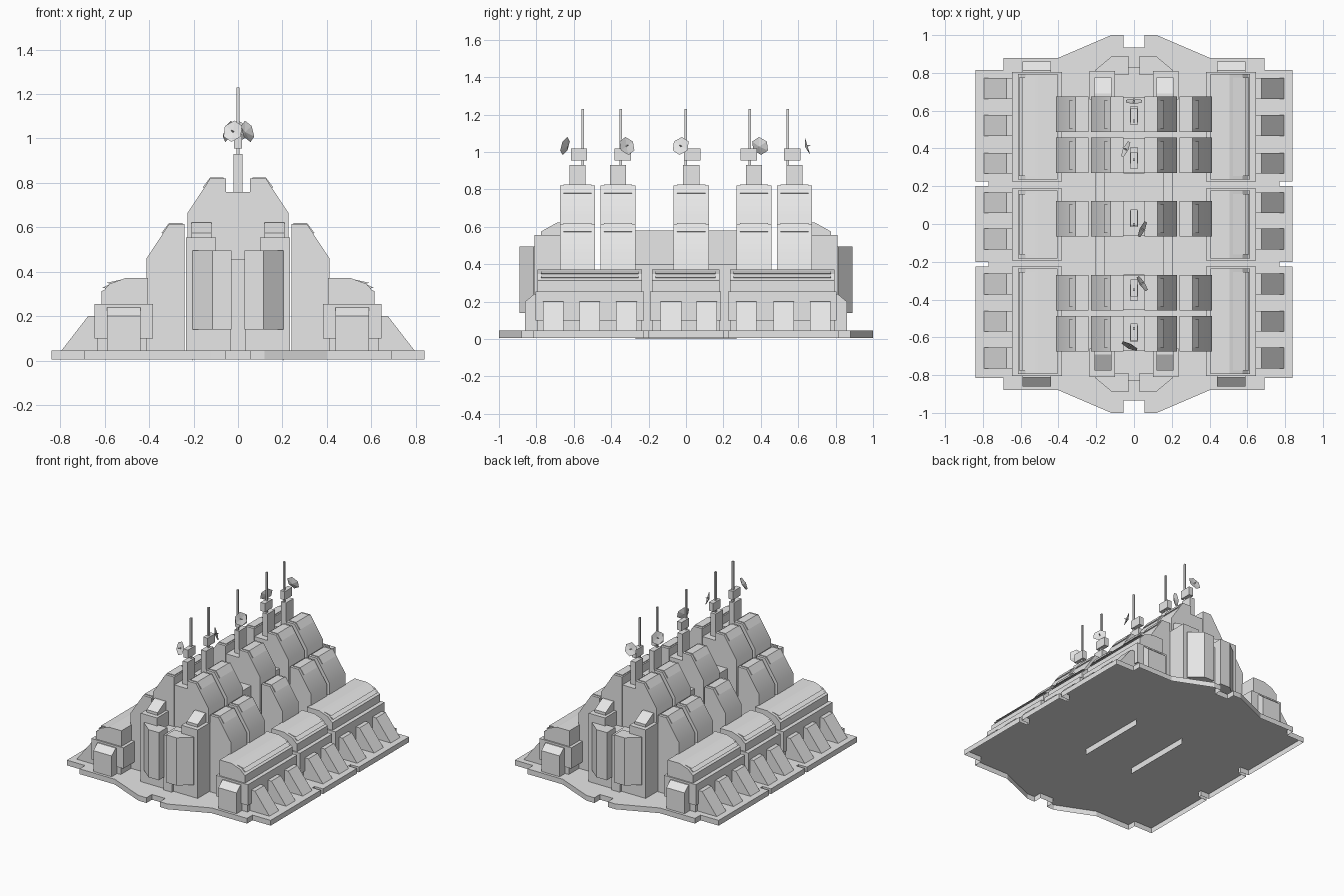
import bpy
import bmesh
import math
from mathutils import Vector

cube = bpy.data.objects.get("Cube")
if cube:
    bpy.data.objects.remove(cube, do_unlink=True)

grey = bpy.data.materials.new("light_grey")
grey.use_nodes = True
grey.diffuse_color = (0.8, 0.8, 0.8, 1)
grey.node_tree.nodes["Principled BSDF"].inputs["Base Color"].default_value = (0.8, 0.8, 0.8, 1)


def finish(name, bm, smooth=False):
    bmesh.ops.recalc_face_normals(bm, faces=bm.faces)
    if smooth:
        for f in bm.faces:
            f.smooth = True
        for e in bm.edges:
            e.smooth = e.calc_face_angle(math.pi) < 0.7
    mesh = bpy.data.meshes.new(name)
    bm.to_mesh(mesh)
    bm.free()
    mesh.materials.append(grey)
    obj = bpy.data.objects.new(name, mesh)
    bpy.context.collection.objects.link(obj)


def prism(name, pts, axis, a, b, sx=1, sy=1, start=True, smooth=False):
    """Extrude a profile along an axis from a to b; start=False leaves end a open."""
    place = {"x": lambda p, t: (t, p[0], p[1]),
             "y": lambda p, t: (p[0], t, p[1]),
             "z": lambda p, t: (p[0], p[1], t)}[axis]
    bm = bmesh.new()
    rings = []
    for t in (a, b):
        ring = []
        for p in pts:
            x, y, z = place(p, t)
            ring.append(bm.verts.new((x * sx, y * sy, z)))
        rings.append(ring)
    n = len(pts)
    if start:
        bm.faces.new(rings[0])
    bm.faces.new(rings[1])
    for i in range(n):
        j = (i + 1) % n
        bm.faces.new((rings[0][i], rings[0][j], rings[1][j], rings[1][i]))
    finish(name, bm, smooth)


def box(name, x0, x1, y0, y1, z0, z1, sx=1, sy=1):
    prism(name, [(x0, y0), (x1, y0), (x1, y1), (x0, y1)], "z", z0, z1, sx, sy)


FLOOR = 0.045
SIDES = (1, -1)

# Base plate, hollow underneath: one quarter of the outline, mirrored twice
quarter = [(0.84, 0.2), (0.77, 0.2), (0.77, 0.225), (0.84, 0.225), (0.84, 0.815),
           (0.69, 0.815), (0.69, 0.88), (0.4, 0.88), (0.12, 1), (0.055, 1), (0.055, 0.935)]
half = quarter + [(-x, y) for x, y in reversed(quarter)]
outline = half + [(-x, -y) for x, y in half]
prism("base_plate", outline, "z", 0.006, FLOOR, start=False)

# Central core, with side walls that reach below the deck
box("core", -0.155, 0.155, -0.27, 0.27, FLOOR, 0.58)
for s in SIDES:
    box("core_ledge", 0.15, 0.205, -0.27, 0.27, FLOOR, 0.4, s)
    box("underside_wall", 0.203, 0.205, -0.27, 0.27, 0, FLOOR, s)

# Side halls with slatted roofs and buttresses
roof = [(0.405, 0.25), (0.405, 0.372), (0.505, 0.372), (0.575, 0.347), (0.603, 0.318),
        (0.615, 0.312), (0.615, 0.25)]
slats = [[(0.52, 0.366), (0.592, 0.35), (0.56, 0.343)],
         [(0.57, 0.348), (0.61, 0.328), (0.58, 0.322)]]
buttress = [(0.63, FLOOR), (0.795, FLOOR), (0.675, 0.2), (0.63, 0.2)]
halls = [(-0.805, -0.225, (-0.71, -0.515, -0.318)),
         (-0.192, 0.188, (-0.08, 0.112)),
         (0.225, 0.805, (0.322, 0.522, 0.718))]
for s in SIDES:
    for y0, y1, fins in halls:
        box("hall_foot", 0.41, 0.635, y0 + 0.01, y1 - 0.01, FLOOR, 0.1, s)
        box("hall_body", 0.382, 0.645, y0, y1, 0.1, 0.255, s)
        prism("hall_roof", roof, "y", y0 + 0.01, y1 - 0.01, s)
        for slat in slats:
            prism("roof_slat", slat, "y", y0 + 0.03, y1 - 0.03, s)
        for y in fins:
            prism("buttress", buttress, "y", y - 0.055, y + 0.055, s)
    # Chamfered porch at each end of the row of halls
    for e in SIDES:
        prism("hall_porch", [(0.79, FLOOR), (0.86, FLOOR), (0.86, 0.2), (0.812, 0.24), (0.79, 0.24)],
              "x", 0.44, 0.59, s, e)


# Stepped towers in five rows
def tower(x, top, y, s):
    body = [(x, FLOOR), (x, top), (x + 0.07, top), (x + 0.173, top - 0.157), (x + 0.173, FLOOR)]
    cap = [(x + 0.01, top - 0.03), (x + 0.01, top + 0.005), (x + 0.07, top + 0.005),
           (x + 0.104, top - 0.04), (x + 0.08, top - 0.05)]
    prism("tower", body, "y", y - 0.094, y + 0.094, s, smooth=True)
    prism("tower_cap", cap, "y", y - 0.075, y + 0.075, s)


def dish(centre, direction):
    """Shallow six-sided bowl with a feed at its middle."""
    aim = Vector((direction[0], direction[1], 0.3)).normalized()
    turn = aim.to_track_quat("Z", "Y").to_matrix()
    bm = bmesh.new()

    def put(x, y, z):
        return bm.verts.new(Vector(centre) + turn @ Vector((x, y, z)))
    rim = []
    for i in range(6):
        a = (i + 0.5) * math.pi / 3
        rim.append(put(0.05 * math.cos(a), 0.05 * math.sin(a), 0.008))
    front, back = put(0, 0, 0.002), put(0, 0, -0.006)
    for i in range(6):
        bm.faces.new((rim[i], rim[(i + 1) % 6], front))
        bm.faces.new((rim[(i + 1) % 6], rim[i], back))
    # Feed spike
    tip = put(0, 0, 0.03)
    foot = [put(0.006, 0, 0), put(-0.003, 0.005, 0), put(-0.003, -0.005, 0)]
    bm.faces.new(foot)
    for i in range(3):
        bm.faces.new((foot[i], foot[(i + 1) % 3], tip))
    finish("dish", bm)


# Row centre, rod offset, sensor box offset, dish place and aim
rows = [(-0.58, 0.027, 0.008, (-0.02, -0.64), (-0.45, -0.9)),
        (-0.363, 0.015, 0.024, (0.037, -0.32), (0.83, 0.55)),
        (0.028, -0.03, 0.006, (0.037, -0.025), (0.9, -0.42)),
        (0.363, -0.023, -0.028, (-0.037, 0.393), (-0.9, 0.42)),
        (0.58, -0.035, -0.012, (0, 0.642), (0, 1))]
for y, rod, sensor, spot, aim in rows:
    for s in SIDES:
        tower(0.055, 0.82, y, s)
        tower(0.24, 0.615, y, s)
    box("mast_base", -0.056, 0.056, y - 0.09, y + 0.09, FLOOR, 0.76)
    box("mast", -0.02, 0.02, y - 0.043, y + 0.043, 0.76, 0.93)
    box("antenna_rod", -0.006, 0.006, y + rod - 0.007, y + rod + 0.007, 0.93, 1.23)
    box("sensor_box", -0.018, 0.018, y + sensor - 0.044, y + sensor + 0.044, 0.955, 1.018)
    dish((spot[0], spot[1], 1.03), aim)

# Gatehouses at the front and back
for e in SIDES:
    box("gate_spine", -0.035, 0.035, 0.6, 0.83, FLOOR, 0.455, 1, e)
    for s in SIDES:
        box("gate_block", 0.1, 0.235, 0.66, 0.81, FLOOR, 0.555, s, e)
        box("gate_inner_wall", 0.03, 0.11, 0.66, 0.81, FLOOR, 0.45, s, e)
        prism("gate_bay", [(0.03, 0.79), (0.03, 0.89), (0.115, 0.89), (0.205, 0.815), (0.205, 0.79)],
              "z", 0.14, 0.495, s, e)
        prism("gate_turret", [(0.67, 0.55), (0.775, 0.55), (0.775, 0.575), (0.69, 0.622), (0.67, 0.622)],
              "x", 0.12, 0.21, s, e)
